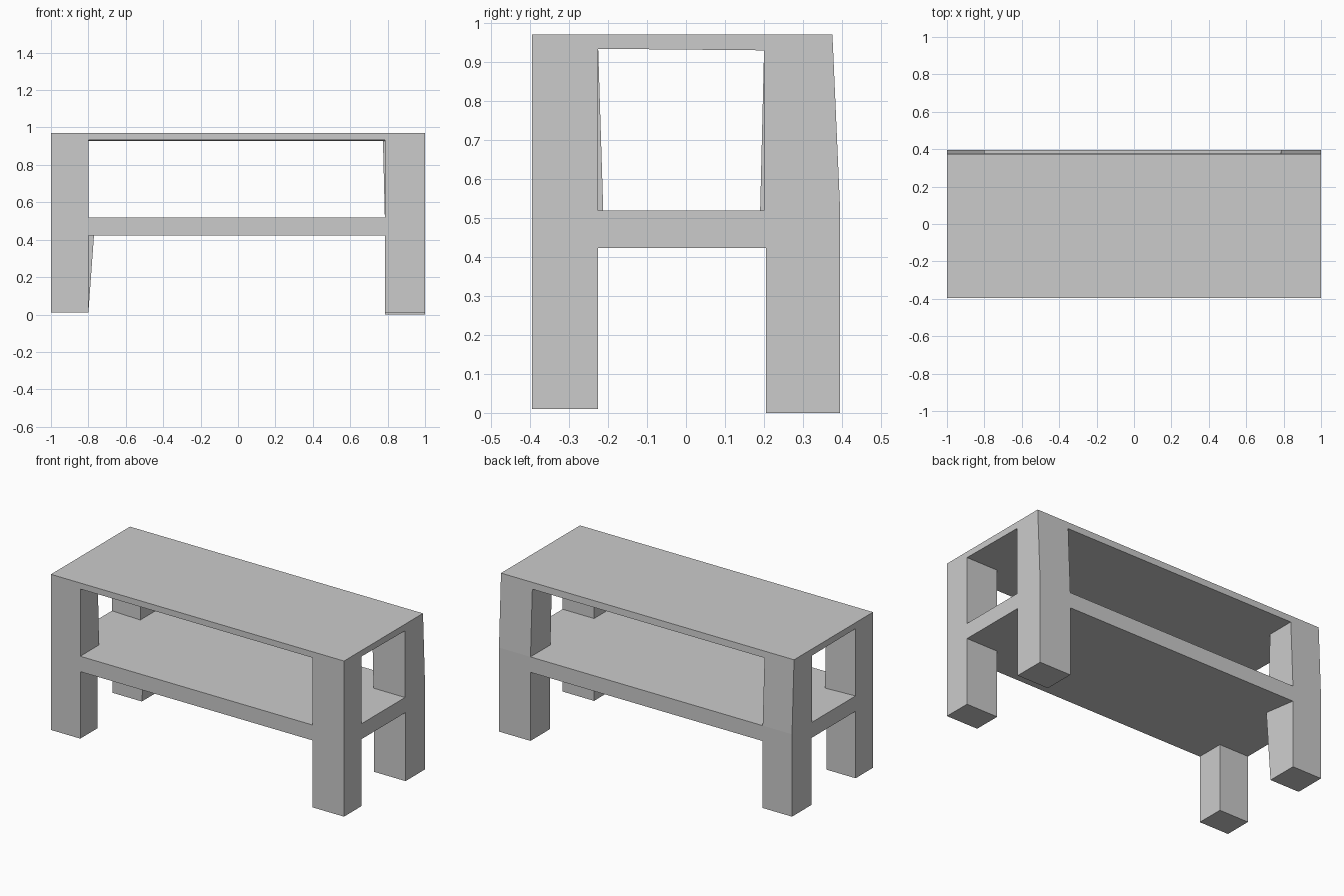
import bpy
import bmesh

if "Cube" in bpy.data.objects:
    bpy.data.objects.remove(bpy.data.objects["Cube"])

# Grid lines of the bench: three bays in x and y, four storeys in z
XS = (-1.0, -0.8, 0.785, 1.0)
YS = (-0.395, -0.225, 0.2, 0.395)
ZS = (0.01, 0.423, 0.518, 0.933, 0.97)
CORNERS = {"front_left": (0, 0), "front_right": (2, 0),
           "back_left": (0, 2), "back_right": (2, 2)}

# Legs are the corner columns, shelf and top are full layers
parts = {name + "_leg": {(i, j, k) for k in (0, 2)}
         for name, (i, j) in CORNERS.items()}
parts["shelf"] = {(i, j, 1) for i in range(3) for j in range(3)}
parts["table_top"] = {(i, j, 3) for i in range(3) for j in range(3)}
solid = set().union(*parts.values())


def point(i, j, k):
    """Grid corner, with the slight hand-made tapers of the legs."""
    x, y, z = XS[i], YS[j], ZS[k]
    if j == 3 and k >= 3:                       # back leans in at the top
        y = 0.377 if k == 3 else 0.375
    if j == 2 and k < 2:
        y = 0.205
    if k == 3 and j >= 2:
        z = 0.929
    if k == 0 and i >= 2 and j >= 2:            # longest leg
        z = 0.0
    if (i, j, k) == (1, 2, 1):
        x = -0.77
    if (i, j, k) == (2, 2, 3):
        x = 0.775
    if i == 1 and k == 2 and j in (1, 2):
        y = -0.212 if j == 1 else 0.19
    return x, y, z


def build(name, cells):
    """Skin the cells of one part, leaving out faces hidden by neighbours."""
    bm = bmesh.new()
    verts = {}
    for cell in sorted(cells):
        for axis in range(3):
            for side in (0, 1):
                near = list(cell)
                near[axis] += 2 * side - 1
                if tuple(near) in solid:
                    continue
                quad = []
                for u, v in ((0, 0), (1, 0), (1, 1), (0, 1)):
                    p = list(cell)
                    p[axis] += side
                    p[(axis + 1) % 3] += u
                    p[(axis + 2) % 3] += v
                    p = tuple(p)
                    if p not in verts:
                        verts[p] = bm.verts.new(point(*p))
                    quad.append(verts[p])
                bm.faces.new(quad if side else quad[::-1])
    mesh = bpy.data.meshes.new(name)
    bm.to_mesh(mesh)
    bm.free()
    bpy.context.collection.objects.link(bpy.data.objects.new(name, mesh))


for part_name, part_cells in parts.items():
    build(part_name, part_cells)
